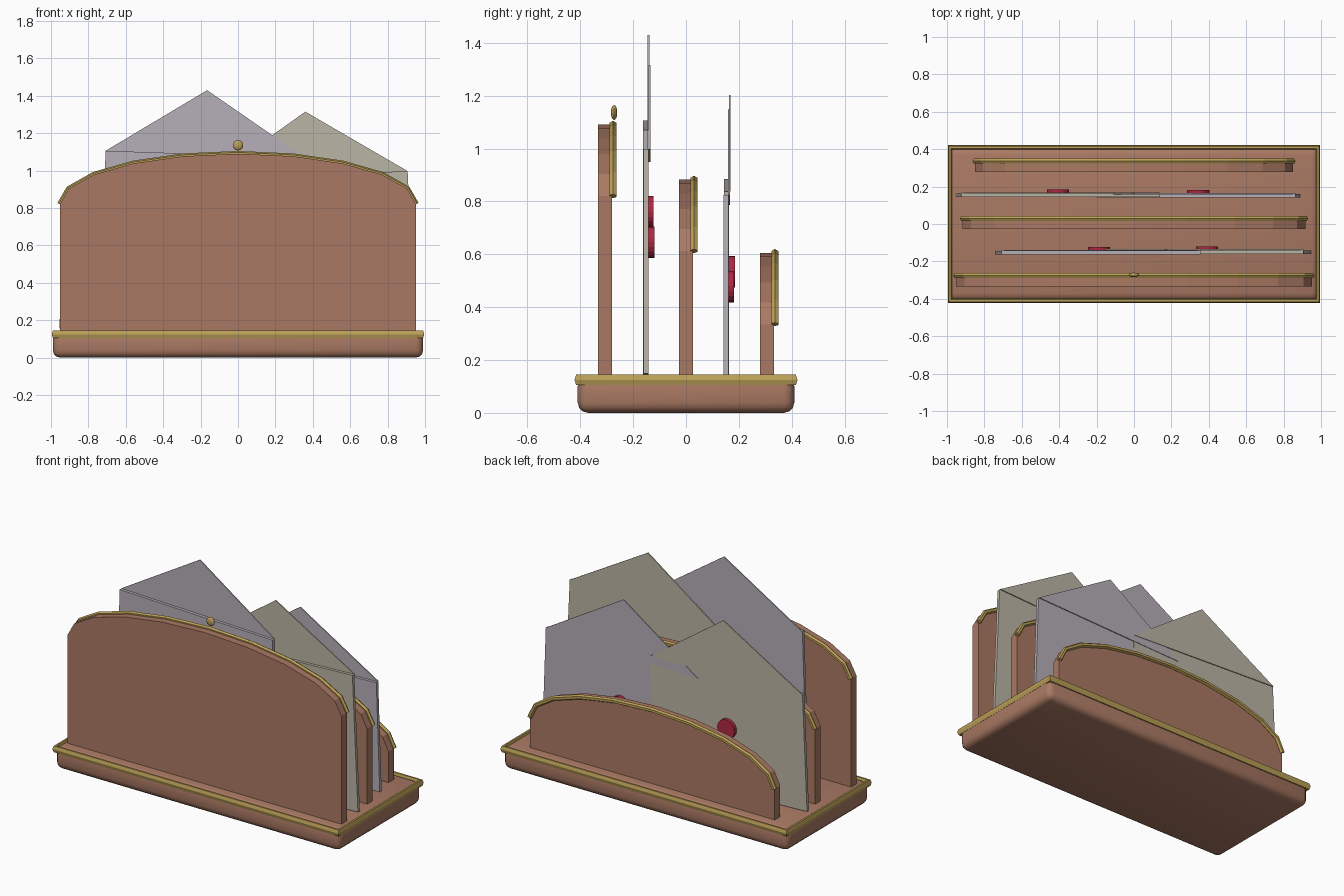
import bpy, bmesh, math
from mathutils import Vector, Matrix

if "Cube" in bpy.data.objects:
    bpy.data.objects.remove(bpy.data.objects["Cube"])


def material(name, rgb):
    m = bpy.data.materials.new(name)
    m.diffuse_color = (*rgb, 1)
    m.use_nodes = True
    m.node_tree.nodes["Principled BSDF"].inputs["Base Color"].default_value = m.diffuse_color
    return m


BROWN = material("brown_wood", (0.40, 0.19, 0.125))
GOLD = material("gold_trim", (0.50, 0.35, 0.095))
LAVENDER = material("lavender_paper", (0.47, 0.43, 0.48))
CREAM = material("cream_paper", (0.50, 0.46, 0.38))
RED = material("red_wax", (0.43, 0.02, 0.055))


def finish(bm, name, mat, smooth=None):
    bmesh.ops.recalc_face_normals(bm, faces=bm.faces)
    me = bpy.data.meshes.new(name)
    bm.to_mesh(me)
    bm.free()
    me.materials.append(mat)
    ob = bpy.data.objects.new(name, me)
    bpy.context.collection.objects.link(ob)
    if smooth:
        bpy.ops.object.select_all(action='DESELECT')
        ob.select_set(True)
        bpy.context.view_layer.objects.active = ob
        bpy.ops.object.shade_smooth_by_angle(angle=math.radians(smooth))
    return ob


def slab(name, outline, y0, y1, mat):
    """Extrude an (x, z) outline from y0 to y1."""
    bm = bmesh.new()
    a = [bm.verts.new((x, y0, z)) for x, z in outline]
    b = [bm.verts.new((x, y1, z)) for x, z in outline]
    n = len(a)
    bm.faces.new(a)
    bm.faces.new(b[::-1])
    for i in range(n):
        j = (i + 1) % n
        bm.faces.new((a[i], b[i], b[j], a[j]))
    return finish(bm, name, mat)


def tube(name, pts, axis, r, closed, mat):
    """Six-sided moulding along a flat path; axis is the path plane's normal."""
    bm = bmesh.new()
    pts = [Vector(p) for p in pts]
    axis = Vector(axis)
    n = len(pts)
    rings = []
    for i, p in enumerate(pts):
        prev = pts[i - 1] if closed or i > 0 else None
        nxt = pts[(i + 1) % n] if closed or i < n - 1 else None
        d1 = (p - prev).normalized() if prev else (nxt - p).normalized()
        d2 = (nxt - p).normalized() if nxt else d1
        t = (d1 + d2).normalized()
        side = axis.cross(t) * t.dot(d1)
        rings.append([bm.verts.new(p + r * (side * math.cos(k * math.pi / 3)
                                            + axis * math.sin(k * math.pi / 3)))
                      for k in range(6)])
    for i in range(n if closed else n - 1):
        a, b = rings[i], rings[(i + 1) % n]
        for k in range(6):
            l = (k + 1) % 6
            bm.faces.new((a[k], a[l], b[l], b[k]))
    if not closed:
        bm.faces.new(rings[0])
        bm.faces.new(rings[-1])
    return finish(bm, name, mat)


# base tray with rounded edges
bm = bmesh.new()
bmesh.ops.create_cube(bm, size=1, matrix=Matrix.Translation((0, 0, 0.07))
                      @ Matrix.Diagonal((1.98, 0.82, 0.14, 1)))
bmesh.ops.bevel(bm, geom=bm.edges[:], offset=0.04, segments=3, profile=0.5,
                affect='EDGES')
finish(bm, "base", BROWN, 40)

# gold rail around the base
X, Y, Z = 0.984, 0.41, 0.125
tube("base_rail", [(-X, -Y, Z), (X, -Y, Z), (X, Y, Z), (-X, Y, Z)],
     (0, 0, 1), 0.023, True, GOLD)

# three arched dividers, each with a gold moulding on its rear top edge
for name, y, half, spring in (("front", -0.306, 0.952, 0.82),
                              ("middle", 0.0, 0.917, 0.612),
                              ("back", 0.306, 0.85, 0.335)):
    arch = [(-half * math.cos(i * math.pi / 10),
             spring + 0.27 * math.sin(i * math.pi / 10)) for i in range(11)]
    slab(name + "_divider", [(-half, 0.12)] + arch + [(half, 0.12)],
         y - 0.027, y + 0.027, BROWN)
    tube(name + "_divider_trim", [(x, y + 0.03, z) for x, z in arch],
         (0, 1, 0), 0.015, False, GOLD)

# small flattened knob on the front divider
bm = bmesh.new()
bmesh.ops.create_uvsphere(bm, u_segments=12, v_segments=8, radius=1,
                          matrix=Matrix.Translation((0, -0.272, 1.136))
                          @ Matrix.Diagonal((0.028, 0.012, 0.028, 1)))
finish(bm, "knob", GOLD, 40)


# envelopes: body, open flap and wax seal, leaning by a small angle
def envelope(name, ax, az, y, deg, height, mat):
    c, s = math.cos(math.radians(deg)), math.sin(math.radians(deg))

    def place(x, z):  # local origin is the flap tip
        return (ax + x * c - z * s, az + x * s + z * c)

    w, f = 0.532, 0.342
    slab(name + "_body", [place(*p) for p in
         ((-w, -f - height), (w, -f - height), (w, -f), (-w, -f))],
         y - 0.01, y + 0.009, mat)
    slab(name + "_flap", [place(*p) for p in ((-w, -f), (w, -f), (0, 0))],
         y + 0.008, y + 0.015, mat)
    sx, sz = place(0, -0.67)
    slab(name + "_seal", [(sx + 0.06 * math.cos(k * math.pi / 10),
                           sz + 0.06 * math.sin(k * math.pi / 10))
                          for k in range(20)], y + 0.008, y + 0.031, RED)


envelope("front_left_envelope", -0.165, 1.43, -0.153, -1.9, 0.95, LAVENDER)
envelope("front_right_envelope", 0.36, 1.315, -0.150, 2.6, 0.85, CREAM)
envelope("rear_left_envelope", -0.377, 1.203, 0.154, -2.5, 0.73, CREAM)
envelope("rear_right_envelope", 0.319, 1.147, 0.151, 2.0, 0.68, LAVENDER)
